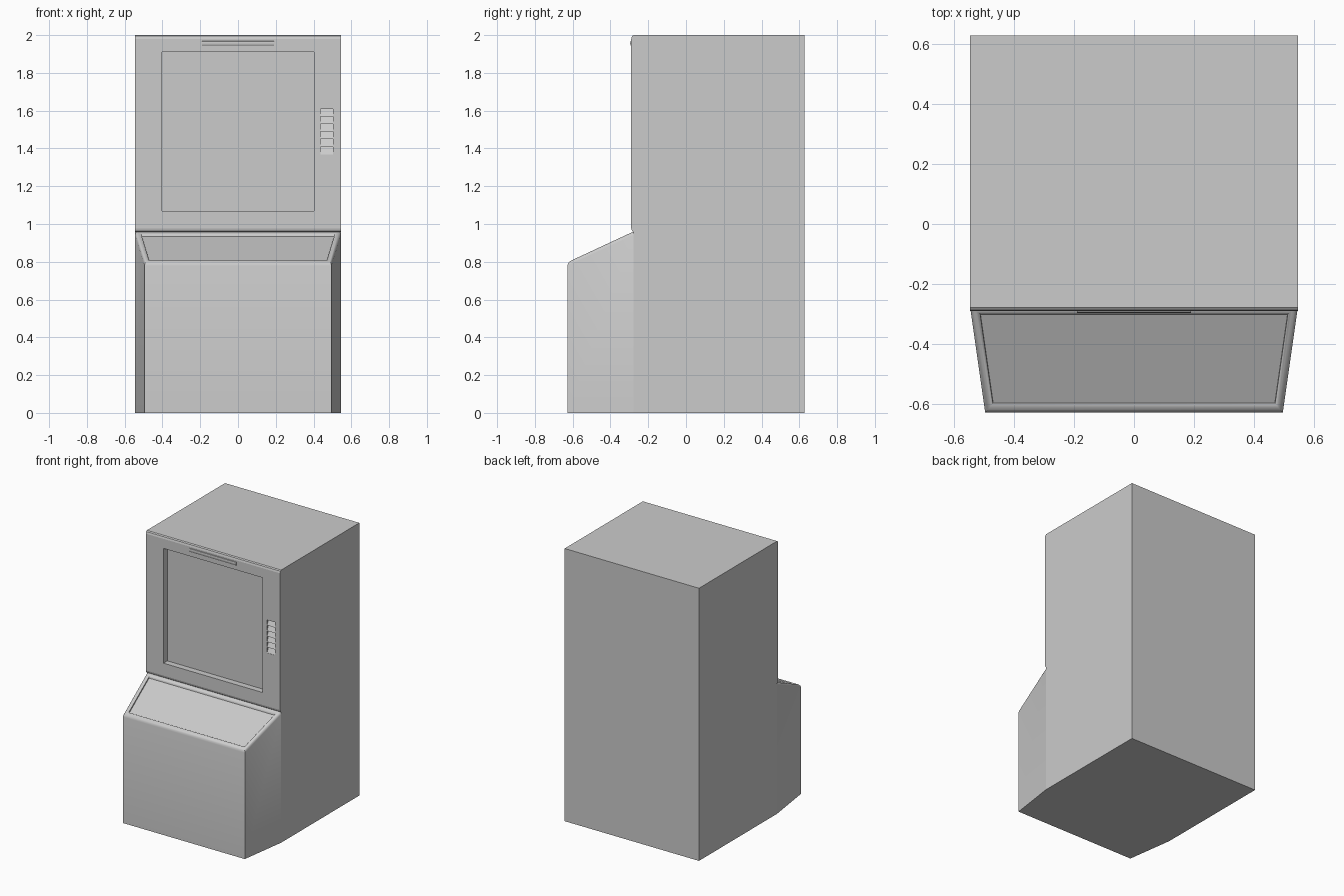
import bpy, bmesh

if "Cube" in bpy.data.objects:
    bpy.data.objects.remove(bpy.data.objects["Cube"])

HALF_W = 0.545      # half width of the cabinet
FRONT = -0.29       # plane of the upper front
STEP = -0.278       # where console meets cabinet
BACK, NOSE = 0.628, -0.628


def finish(name, bm):
    bmesh.ops.recalc_face_normals(bm, faces=bm.faces)
    mesh = bpy.data.meshes.new(name)
    bm.to_mesh(mesh)
    bm.free()
    ob = bpy.data.objects.new(name, mesh)
    bpy.context.collection.objects.link(ob)
    return ob


def extrude_profile(name, profile, x0, x1):
    """Closed (y, z) outline swept from x0 to x1."""
    bm = bmesh.new()
    face = bm.faces.new([bm.verts.new((x0, y, z)) for y, z in profile])
    ext = bmesh.ops.extrude_face_region(bm, geom=[face])
    moved = [v for v in ext["geom"] if isinstance(v, bmesh.types.BMVert)]
    bmesh.ops.translate(bm, verts=moved, vec=(x1 - x0, 0, 0))
    return finish(name, bm)


def cut(target, cutter):
    mod = target.modifiers.new(cutter.name, "BOOLEAN")
    mod.operation, mod.solver, mod.object = "DIFFERENCE", "EXACT", cutter
    cutter.hide_render = True
    cutter.hide_set(True)


def smooth(ob, angle):
    bpy.ops.object.select_all(action="DESELECT")
    bpy.context.view_layer.objects.active = ob
    ob.select_set(True)
    bpy.ops.object.shade_smooth_by_angle(angle=angle)


# Main cabinet, softened at the top and bottom edges of the screen bezel
cabinet = extrude_profile("cabinet", [
    (BACK, 0), (BACK, 2), (STEP, 2), (-0.286, 1.994), (FRONT, 1.98),
    (FRONT, 0.977), (-0.286, 0.963), (STEP, 0.957), (STEP, 0)],
    -HALF_W, HALF_W)

# Screen recess
screen = extrude_profile("screen_cutter", [
    (-0.4, 1.068), (-0.4, 1.91), (-0.245, 1.91), (-0.245, 1.068)], -0.402, 0.402)
cut(cabinet, screen)

# Louvred vent: six saw teeth, deep at the top and flush at the bottom
teeth = [(-0.35, 1.61)]
for i in range(6):
    top = 1.61 - i * 0.0403
    teeth += [(FRONT + 0.022, top), (FRONT + 0.002, top - 0.0403)]
teeth.append((-0.35, teeth[-1][1]))
vent = extrude_profile("vent_cutter", teeth, 0.437, 0.503)
cut(cabinet, vent)

# Thin lens-shaped strip above the screen
strip = extrude_profile("top_strip", [
    (FRONT + 0.003, 1.97), (FRONT - 0.004, 1.967), (FRONT - 0.006, 1.957),
    (FRONT - 0.004, 1.947), (FRONT + 0.003, 1.938)], -0.19, 0.19)
smooth(strip, 0.9)

# Console: tapered base, rounded raised rim and sunken control panel
def console_ring(bm, side, back, front, drop):
    """Trapezoid ring inset from the outline, dropped below the sloped top."""
    yb, yf = STEP - back, NOSE + front

    def half_width(y):
        return HALF_W - 0.05 * (STEP - y) / (STEP - NOSE) - side

    def top(y):
        return 0.0 if drop is None else 0.797 + 0.163 * (y - NOSE) / (STEP - NOSE) - drop
    return [bm.verts.new((s * half_width(y), y, top(y)))
            for s, y in ((-1, yf), (1, yf), (1, yb), (-1, yb))]


bm = bmesh.new()
rings = [console_ring(bm, *r) for r in (
    (0, 0, 0, None), (0, 0, 0, 0.018), (0.003, 0, 0.003, 0.008),
    (0.01, 0, 0.01, 0.002), (0.018, 0.012, 0.018, 0),
    (0.025, 0.018, 0.026, 0.002), (0.03, 0.022, 0.032, 0.007), (0.031, 0.023, 0.033, 0.016))]
for a, b in zip(rings, rings[1:]):
    for k in range(4):
        n = (k + 1) % 4
        bm.faces.new((a[k], a[n], b[n], b[k]))
bm.faces.new(rings[0])
bm.faces.new(rings[-1])
console = finish("control_console", bm)
smooth(console, 0.6)
